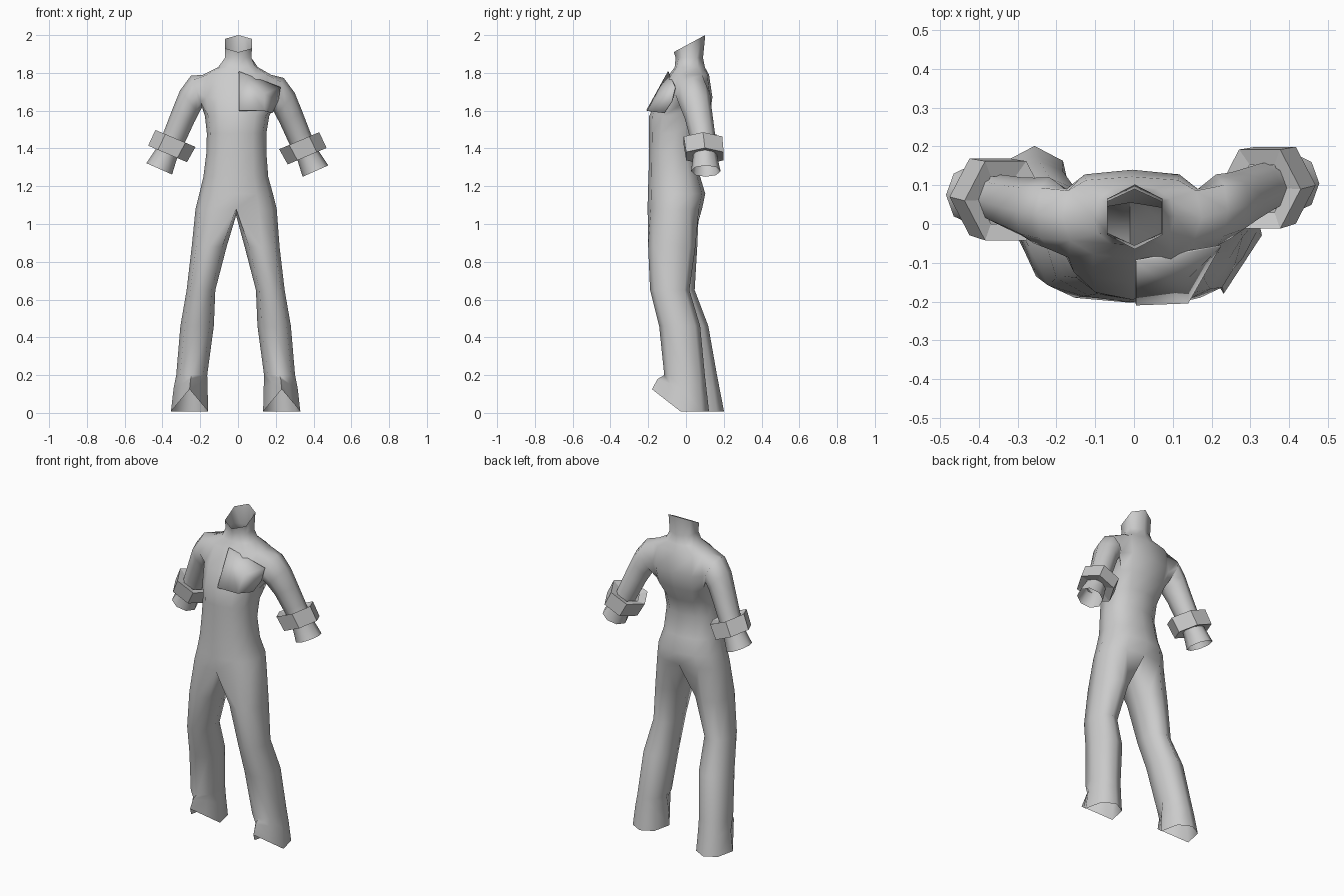
import bpy, bmesh, math
from mathutils import Vector

cube = bpy.data.objects.get("Cube")
if cube:
    bpy.data.objects.remove(cube, do_unlink=True)

GREY = (0.6, 0.6, 0.6, 1)
cloth = bpy.data.materials.new("grey_cloth")
cloth.use_nodes = True
cloth.diffuse_color = GREY
cloth.node_tree.nodes["Principled BSDF"].inputs["Base Color"].default_value = GREY


def finish(bm, name, angle=None):
    bmesh.ops.recalc_face_normals(bm, faces=bm.faces)
    mesh = bpy.data.meshes.new(name)
    bm.to_mesh(mesh)
    bm.free()
    mesh.materials.append(cloth)
    obj = bpy.data.objects.new(name, mesh)
    bpy.context.collection.objects.link(obj)
    bpy.ops.object.select_all(action='DESELECT')
    obj.select_set(True)
    bpy.context.view_layer.objects.active = obj
    if angle:
        bpy.ops.object.shade_smooth_by_angle(angle=math.radians(angle))
    return obj


def bridge(bm, a, b, skip=()):
    n = len(a)
    for i in range(n):
        if i not in skip:
            j = (i + 1) % n
            bm.faces.new((a[i], a[j], b[j], b[i]))


def flatten(ring, indices):
    """Straighten a ring by moving points midway between their neighbours."""
    for i in indices:
        ring[i].co = (ring[i - 1].co + ring[(i + 1) % len(ring)].co) / 2


def rounded(t, power):
    return math.copysign(abs(t) ** power, t)


def oval(bm, z, x0, x1, y0, y1, n, back_power=0.85):
    """Horizontal ring filling a box, starting at +x and turning to +y."""
    ring = []
    for i in range(n):
        a = math.tau * i / n
        power = back_power if math.sin(a) > .01 else 0.85
        ring.append(bm.verts.new((
            (x0 + x1) / 2 + (x1 - x0) / 2 * rounded(math.cos(a), power),
            (y0 + y1) / 2 + (y1 - y0) / 2 * rounded(math.sin(a), power), z)))
    return ring


def tilted(bm, centre, u, v, n=8, start=225):
    """Ring around a sleeve, u pointing up and out, v pointing back."""
    return [bm.verts.new(centre + v * math.cos(a) + u * math.sin(a))
            for a in (math.radians(start + 360 * i / n) for i in range(n))]


# torso: height, right, left, front, back
TORSO = [
    (1.08, -.225, .205, -.203, .085),
    (1.16, -.205, .185, -.202, .102),
    (1.25, -.183, .160, -.198, .075),
    (1.38, -.167, .150, -.195, .055),
    (1.48, -.165, .150, -.195, .085),
    (1.57, -.175, .165, -.195, .125),
    (1.67, -.190, .180, -.152, .140),
    (1.79, -.185, .175, -.090, .122),
    (1.83, -.105, .105, -.060, .100),
    (1.88, -.078, .080, -.055, .090),
    (1.95, -.079, .083, -.065, .102),
]
ARMPIT = 5
body = bmesh.new()
rings = [oval(body, *row, 12, .6 if 1.5 < row[0] < 1.8 else .85) for row in TORSO]
for k in range(len(rings) - 1):
    holes = (0, 11, 5, 6) if k in (ARMPIT, ARMPIT + 1) else ()
    bridge(body, rings[k], rings[k + 1], holes)

# six-sided slanted collar opening, low at the front
for ring in rings[-2:]:
    flatten(ring, range(0, 12, 2))
for v in rings[-1]:
    v.co.z = 1.91 + (v.co.y + .065) * .54


def side_vert(ring, side, offset):
    return ring[offset % 12 if side > 0 else (6 - offset) % 12]


# trouser legs: height, inner, outer, front, back
LEG = [
    (.88, .035, .220, -.200, .050),
    (.65, .095, .247, -.190, .018),
    (.46, .103, .280, -.142, .075),
    (.20, .138, .302, -.115, .100),
    (.13, .136, .316, -.150, .108),
    (.008, .133, .330, -.180, .122),
]
crotch = body.verts.new((-.01, -.07, 1.045))
for side in (1, -1):
    upper = [side_vert(rings[0], side, o) for o in range(4)]
    upper += [crotch] + [side_vert(rings[0], side, o) for o in (-3, -2, -1)]
    for row, (z, inner, outer, front, back) in enumerate(LEG):
        shift = 0 if side > 0 else .025
        dy = 0 if side > 0 else .08 * (1 - z)
        ring = oval(body, z, inner + shift, outer + shift, front + dy, back + dy, 8)
        # the hem rises to a point over the foot
        if row == len(LEG) - 1:
            ring[6].co.z += .117
            flatten(ring, (5, 7))
        elif row == len(LEG) - 2:
            ring[6].co.z += .05
            flatten(ring, (5, 7))
        for v in ring:
            v.co.x *= side
        bridge(body, upper, ring)
        upper = ring

# sleeves: centre, up-and-out vector, depth radius
SLEEVE = [
    ((.212, .035, 1.69), (.030, 0, .083), .093),
    ((.250, .048, 1.635), (.050, 0, .060), .085),
    ((.283, .068, 1.56), (.058, 0, .034), .075),
    ((.325, .088, 1.46), (.056, 0, .030), .068),
    ((.362, .100, 1.38), (.052, 0, .026), .060),
    ((.410, .105, 1.28), (.068, 0, .030), .078),
]
HOLE = [(0, -1), (0, 0), (0, 1), (1, 1), (2, 1), (2, 0), (2, -1), (1, -1)]


def place(vec, side, is_point=False):
    """Mirror to a side; the right arm hangs slightly further forward."""
    p = Vector(vec)
    if side < 0:
        p.x = -p.x
        if is_point:
            p += Vector((-.007, -.03 * min(1, (1.75 - p.z) * 4), .012))
    return p


for side in (1, -1):
    upper = [side_vert(rings[ARMPIT + r], side, o) for r, o in HOLE]
    for centre, u, depth in SLEEVE:
        ring = tilted(body, place(centre, side, True), place(u, side),
                      Vector((0, depth, 0)))
        bridge(body, upper, ring)
        upper = ring
finish(body, "jumpsuit_body", 75)

# six-sided turned-up cuffs
for side, name in ((1, "left_cuff"), (-1, "right_cuff")):
    bm = bmesh.new()
    loops = []
    for along, size in ((-.35, .6), (-.5, 1), (.5, .97), (.4, .5)):
        c = place((.345, .095, 1.40), side, True)
        c += place((.042, .01, -.082), side) * along
        loops.append(tilted(bm, c, place((.106, 0, .045), side) * size,
                            Vector((0, .118 * size, 0)), 6, 30))
    for a, b in zip(loops, loops[1:]):
        bridge(bm, a, b)
    finish(bm, name)

# chest panel over the left breast
bm = bmesh.new()
top, corner, arm, low, bend, hem, mid = [bm.verts.new(p) for p in (
    (.005, -.096, 1.808), (.225, -.058, 1.725), (.214, -.075, 1.65),
    (.183, -.115, 1.587), (.140, -.205, 1.60), (.005, -.210, 1.602),
    (.140, -.140, 1.69))]
for face in ((top, hem, bend, mid), (top, mid, corner), (corner, mid, arm),
             (arm, mid, bend), (arm, bend, low)):
    bm.faces.new(face)
panel = finish(bm, "chest_panel", 60)
thick = panel.modifiers.new("thickness", 'SOLIDIFY')
thick.thickness = .005
